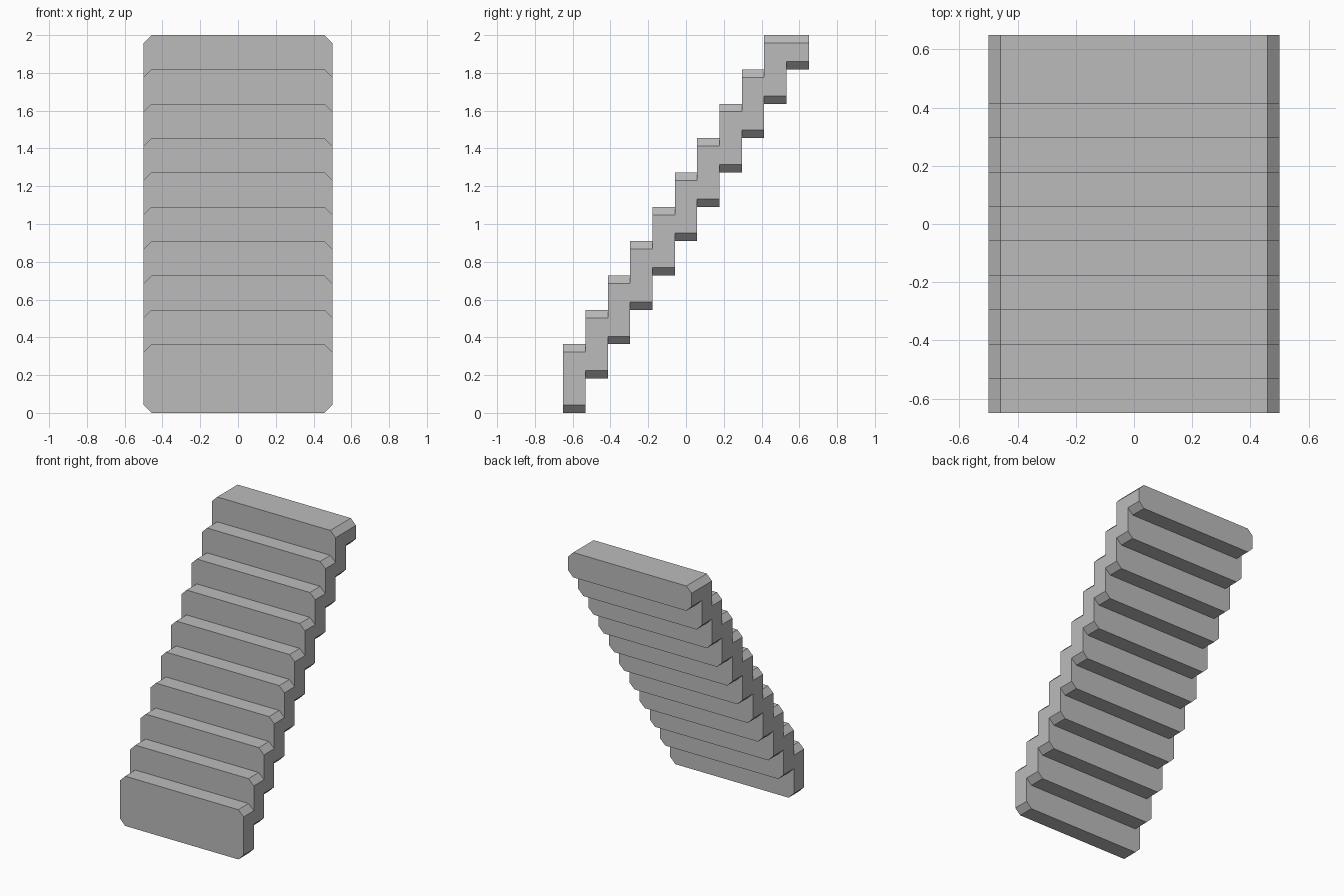
import bpy
import bmesh

# Remove the default cube
cube = bpy.data.objects.get("Cube")
if cube:
    bpy.data.objects.remove(cube, do_unlink=True)

STEPS = 11               # slots along the flight
DEPTH = 1.3 / STEPS      # tread depth
RISE = 2.0 / STEPS       # step height
HALF = 0.5               # half width
CUT = 0.042              # corner chamfer

# One plain material
grey = bpy.data.materials.new("stone_grey")
grey.use_nodes = True
colour = (0.5, 0.5, 0.5, 1.0)
grey.diffuse_color = colour
grey.node_tree.nodes["Principled BSDF"].inputs["Base Color"].default_value = colour

bm = bmesh.new()


def edge_line(plane, level, drop):
    """Chamfered line across the width, its corners bent by drop."""
    y, z = -0.65 + plane * DEPTH, level * RISE
    points = ((-HALF, drop), (CUT - HALF, 0), (HALF - CUT, 0), (HALF, drop))
    return [bm.verts.new((x, y, z + dz)) for x, dz in points]


def under(plane, level):
    return edge_line(plane, level, CUT)


def over(plane, level):
    return edge_line(plane, level, -CUT)


def strip(a, b):
    """Flat middle and two chamfers between neighbouring planes."""
    for i in range(len(a) - 1):
        bm.faces.new((a[i], a[i + 1], b[i + 1], b[i]))


def wall(low, high):
    """Upright face between two chamfered lines."""
    bm.faces.new(low + high[::-1])


for k in range(STEPS):
    top = min(k + 2, STEPS)
    last = k == STEPS - 1

    # Tread and underside
    low_front, low_back = under(k, k), under(k + 1, k)
    top_front, top_back = over(k, top), over(k + 1, top)
    strip(low_front, low_back)
    strip(top_front, top_back)

    # Riser in front, and the matching face behind
    seam_front = over(k, k + 1) if 0 < k and not last else None
    seam_back = None if last else under(k + 1, k + 1)
    if k == 0:
        wall(low_front, top_front)
    elif seam_front:
        wall(seam_front, top_front)
    wall(low_back, top_back if last else seam_back)

    # Side faces, left and right
    for side in (0, -1):
        outline = [low_front, seam_front, top_front, top_back, seam_back, low_back]
        bm.faces.new([line[side] for line in outline if line])

# Weld into one closed shell
bmesh.ops.remove_doubles(bm, verts=bm.verts[:], dist=0.0005)
bmesh.ops.recalc_face_normals(bm, faces=bm.faces[:])

mesh = bpy.data.meshes.new("staircase")
bm.to_mesh(mesh)
bm.free()
mesh.materials.append(grey)
staircase = bpy.data.objects.new("staircase", mesh)
bpy.context.collection.objects.link(staircase)
